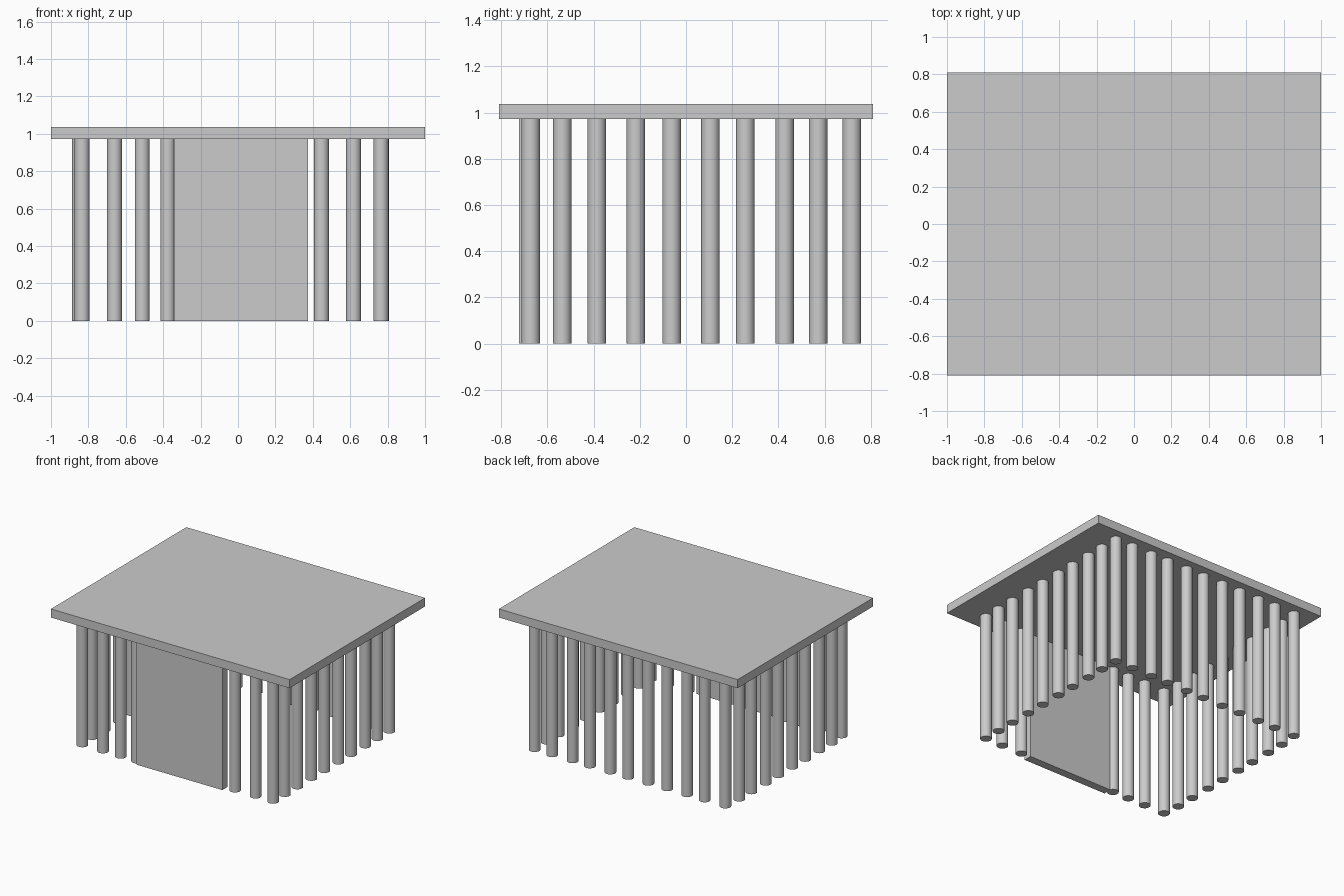
import bpy

if "Cube" in bpy.data.objects:
    bpy.data.objects.remove(bpy.data.objects["Cube"])

POST_R, POST_H = 0.04, 0.972
ROOF_TOP = 1.037


def box(name, x0, x1, y0, y1, z0, z1):
    bpy.ops.mesh.primitive_cube_add(
        size=1, location=((x0 + x1) / 2, (y0 + y1) / 2, (z0 + z1) / 2))
    ob = bpy.context.object
    ob.name = name
    ob.scale = (x1 - x0, y1 - y0, z1 - z0)
    bpy.ops.object.transform_apply(location=False, rotation=False, scale=True)


def post(name, x, y):
    bpy.ops.mesh.primitive_cylinder_add(
        vertices=32, radius=POST_R, depth=POST_H, location=(x, y, POST_H / 2))
    bpy.context.object.name = name
    bpy.ops.object.shade_smooth_by_angle()


# flat roof slab
box("roof", -1, 1, -0.81, 0.81, POST_H, ROOF_TOP)

# solid door panel in the front row
box("door_panel", -0.342, 0.375, -0.723, -0.66, 0, POST_H)

# front row of posts, left and right of the door
for x in (-0.833, -0.66, -0.512, -0.375, 0.447, 0.618, 0.765):
    post("front_post", x, -0.672)

# back row of posts
for x in (-0.833, -0.66, -0.512, -0.345, -0.188, -0.02,
          0.13, 0.302, 0.447, 0.618, 0.765):
    post("back_post", x, 0.718)

# posts along both sides
for y in (-0.536, -0.386, -0.217, -0.062, 0.106, 0.257, 0.427, 0.572):
    post("left_post", -0.847, y)
    post("right_post", 0.767, y)
